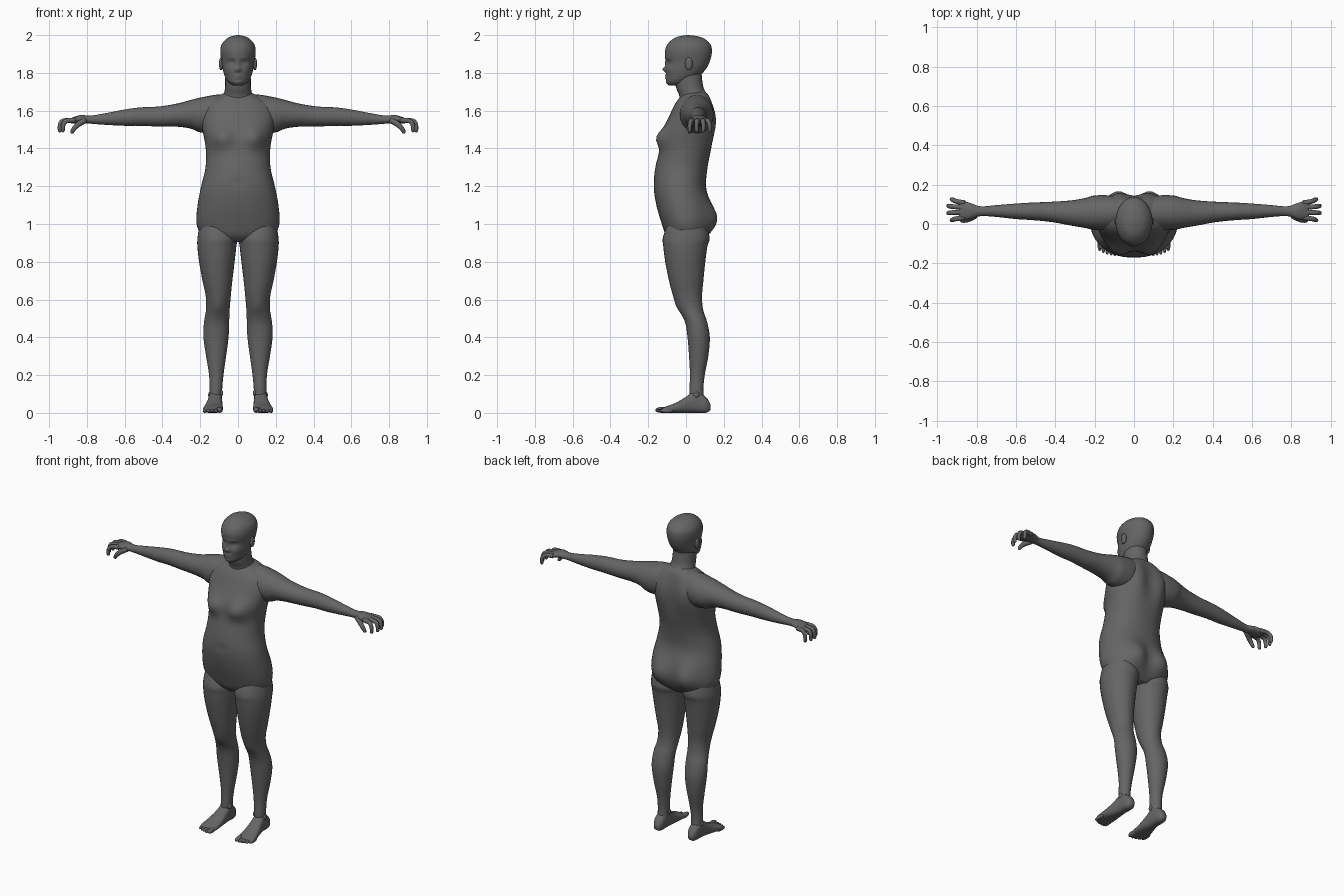
import bpy, bmesh, math
from mathutils import Vector

grey = bpy.data.materials.new("dark_grey")
grey.diffuse_color = (0.13, 0.13, 0.13, 1)


def make(name, shells, mirror=False):
    """Turn lists of point rings into one smooth object."""
    bm = bmesh.new()
    for rings in shells:
        rows = [[bm.verts.new(p) for p in r] for r in rings]
        n = len(rows[0])
        for a, b in zip(rows, rows[1:]):
            for i in range(n):
                bm.faces.new((a[i], a[(i + 1) % n], b[(i + 1) % n], b[i]))
        bm.faces.new(rows[0])
        bm.faces.new(rows[-1])
    bmesh.ops.recalc_face_normals(bm, faces=bm.faces[:])
    mesh = bpy.data.meshes.new(name)
    bm.to_mesh(mesh)
    bm.free()
    mesh.materials.append(grey)
    mesh.shade_smooth()
    obj = bpy.data.objects.new(name, mesh)
    bpy.context.collection.objects.link(obj)
    if mirror:
        mod = obj.modifiers.new("mirror", 'MIRROR')
        mod.use_mirror_merge = False
    return obj


def smooth_rows(rows, steps):
    """Catmull-Rom interpolation of section rows."""
    out = []
    pts = [rows[0]] + list(rows) + [rows[-1]]
    for k in range(1, len(pts) - 2):
        for s in range(steps):
            t = s / steps
            out.append([0.5 * (2 * b + (c - a) * t + (2 * a - 5 * b + 4 * c - d) * t * t
                               + (3 * b - a - 3 * c + d) * t ** 3)
                        for a, b, c, d in zip(*pts[k - 1:k + 3])])
    return out + [list(rows[-1])]


def loft(rows, axis, power=2.0, seg=24, steps=4):
    """Rows are (position on axis, min/max of first and second cross axis)."""
    rings = []
    for t, a0, a1, b0, b1 in smooth_rows(rows, steps):
        ring = []
        for i in range(seg):
            w = 2 * math.pi * i / seg
            c, s = math.cos(w), math.sin(w)
            a = (a0 + a1) / 2 + (a1 - a0) / 2 * math.copysign(abs(c) ** (2 / power), c)
            b = (b0 + b1) / 2 + (b1 - b0) / 2 * math.copysign(abs(s) ** (2 / power), s)
            ring.append({'x': (t, a, b), 'y': (a, t, b), 'z': (a, b, t)}[axis])
        rings.append(ring)
    return rings


def bump(rings, bumps):
    """Push the front (-1) or back (1) outward around symmetric points."""
    out = []
    for ring in rings:
        row = []
        for x, y, z in ring:
            dy = 0
            for side, bx, bz, rx, rz, amount in bumps:
                face = min(1, max(0, (y * side) / 0.06))
                dy += side * face * amount * math.exp(-((abs(x) - bx) / rx) ** 2 - ((z - bz) / rz) ** 2)
            row.append((x, y + dy, z))
        out.append(row)
    return out


def centred(rows):
    return [(z, -w, w, f, b) for z, w, f, b in rows]


def tube(points, r0, r1):
    """Tapered round digit with a domed tip."""
    pts = [Vector(p[:3]) for p in smooth_rows(points, 3)]
    n = len(pts) - 1
    sizes = [r0 + (r1 - r0) * i / n for i in range(n + 1)]
    end = (pts[-1] - pts[-2]).normalized()
    tip = pts[-1].copy()
    for k in (0.5, 0.85, 0.98):
        pts.append(tip + end * r1 * k)
        sizes.append(r1 * math.sqrt(1 - k * k))
    rings = []
    for i, p in enumerate(pts):
        d = pts[min(i + 1, len(pts) - 1)] - pts[max(i - 1, 0)]
        side = d.cross(Vector((0, 1, 0))).normalized()
        up = d.cross(side).normalized()
        rings.append([p + sizes[i] * (side * math.cos(k * math.pi / 5) + up * math.sin(k * math.pi / 5))
                      for k in range(10)])
    return rings


def ball(c, r):
    return [[(c[0] + r[0] * math.sin(v) * math.cos(u), c[1] + r[1] * math.sin(v) * math.sin(u),
              c[2] + r[2] * math.cos(v)) for u in (k * math.pi / 8 for k in range(16))]
            for v in (0.08 + j * (math.pi - 0.16) / 9 for j in range(10))]


# torso with chest, shoulder blades, buttocks and navel
torso = loft(centred([(0.905, 0.09, -0.07, 0.08), (0.94, 0.185, -0.105, 0.11), (1.0, 0.219, -0.128, 0.128),
                      (1.1, 0.214, -0.157, 0.125), (1.2, 0.195, -0.171, 0.106), (1.3, 0.172, -0.162, 0.114),
                      (1.4, 0.171, -0.137, 0.132), (1.5, 0.188, -0.118, 0.14), (1.58, 0.195, -0.085, 0.14),
                      (1.64, 0.165, -0.055, 0.132), (1.68, 0.10, -0.025, 0.12), (1.70, 0.06, -0.01, 0.1)]),
             'z', 2.2, 48, 5)
make("torso", [bump(torso, [(-1, 0.088, 1.455, 0.062, 0.055, 0.042), (1, 0.085, 1.54, 0.055, 0.12, 0.026),
                            (1, 0.092, 1.03, 0.07, 0.085, 0.046), (-1, 0, 1.215, 0.016, 0.014, -0.012)])])

# neck
make("neck", [loft(centred([(1.62, 0.095, -0.03, 0.13), (1.68, 0.077, -0.036, 0.115), (1.72, 0.069, -0.052, 0.093),
                            (1.78, 0.067, -0.062, 0.084), (1.84, 0.06, -0.05, 0.08)]), 'z')])

# head with nose, eye sockets, brows, cheeks, lips and chin
head = loft(centred([(1.733, 0.02, -0.09, -0.04), (1.75, 0.05, -0.102, 0.02), (1.78, 0.069, -0.105, 0.068),
                     (1.82, 0.081, -0.105, 0.105), (1.86, 0.087, -0.104, 0.126), (1.91, 0.094, -0.112, 0.137),
                     (1.95, 0.087, -0.099, 0.130), (1.98, 0.062, -0.068, 0.098), (1.994, 0.034, -0.035, 0.06),
                     (2.0, 0.006, 0.004, 0.018)]), 'z', 2.0, 64, 6)
make("head", [bump(head, [(-1, 0, 1.85, 0.009, 0.022, 0.008), (-1, 0, 1.818, 0.013, 0.012, 0.02),
                          (-1, 0.034, 1.854, 0.017, 0.012, -0.011), (-1, 0.034, 1.853, 0.009, 0.005, 0.006),
                          (-1, 0.03, 1.879, 0.028, 0.008, 0.005), (-1, 0.046, 1.815, 0.022, 0.02, 0.006),
                          (-1, 0, 1.786, 0.02, 0.005, 0.007), (-1, 0, 1.773, 0.017, 0.005, 0.007),
                          (-1, 0, 1.75, 0.02, 0.01, 0.005)])])

# ears
make("ears", [ball((0.09, 0.015, 1.848), (0.011, 0.02, 0.034))], True)

# arms from shoulder to knuckles
arm = [(0.04, 0.0, 0.13, 1.50, 1.688), (0.12, -0.03, 0.145, 1.48, 1.684), (0.20, -0.03, 0.145, 1.485, 1.669),
       (0.25, -0.02, 0.132, 1.505, 1.657), (0.32, -0.008, 0.12, 1.515, 1.638), (0.42, 0.01, 0.113, 1.516, 1.622),
       (0.52, 0.02, 0.109, 1.52, 1.617), (0.60, 0.025, 0.104, 1.52, 1.606), (0.70, 0.036, 0.096, 1.525, 1.587),
       (0.78, 0.04, 0.09, 1.531, 1.574), (0.83, 0.026, 0.106, 1.535, 1.577), (0.87, 0.02, 0.118, 1.532, 1.566),
       (0.89, 0.024, 0.117, 1.535, 1.557)]
make("arms", [loft(arm, 'x')], True)

# fingers and thumb
digits = [tube([(0.86, y0, 1.549), (reach - 0.018, (y0 + y1) / 2, 1.546), (reach, y1, 1.525),
                (reach + 0.002, y1, 1.495)], 0.014, 0.010)
          for y0, y1, reach in ((0.033, 0.02, 0.925), (0.060, 0.056, 0.942),
                                (0.085, 0.092, 0.942), (0.107, 0.125, 0.925))]
digits.append(tube([(0.81, 0.042, 1.55), (0.845, 0.024, 1.528), (0.868, 0.018, 1.505),
                    (0.878, 0.02, 1.488)], 0.017, 0.010))
make("fingers", digits, True)

# legs with knee and ankle bones
leg = [(1.02, 0.04, 0.20, -0.09, 0.10), (0.93, 0.006, 0.214, -0.122, 0.125), (0.88, 0.009, 0.215, -0.12, 0.113),
       (0.8, 0.018, 0.206, -0.11, 0.102), (0.7, 0.03, 0.188, -0.09, 0.092), (0.62, 0.038, 0.171, -0.068, 0.085),
       (0.55, 0.044, 0.169, -0.038, 0.09), (0.48, 0.047, 0.18, -0.005, 0.112), (0.4, 0.05, 0.183, 0.008, 0.126),
       (0.3, 0.063, 0.169, 0.016, 0.118), (0.2, 0.077, 0.153, 0.021, 0.099), (0.12, 0.084, 0.151, 0.018, 0.092),
       (0.05, 0.086, 0.15, 0.02, 0.1)]
make("legs", [bump(loft(leg, 'z', 2.0, 32), [(-1, 0.105, 0.56, 0.03, 0.035, 0.01)])], True)
make("ankles", [ball((x, y, z), (0.012, 0.016, 0.018)) for x, y, z in ((0.146, 0.055, 0.095), (0.09, 0.045, 0.105))],
     True)

# feet
foot = [(0.13, 0.105, 0.135, 0.015, 0.045), (0.105, 0.089, 0.15, 0.0, 0.085), (0.05, 0.085, 0.156, 0.0, 0.115),
        (0.0, 0.082, 0.165, 0.0, 0.085), (-0.05, 0.08, 0.178, 0.0, 0.055), (-0.10, 0.08, 0.186, 0.0, 0.036),
        (-0.125, 0.086, 0.18, 0.002, 0.026)]
make("feet", [loft(foot, 'y', 2.5)], True)

# toes, the inner one largest
toes = []
for i in range(5):
    r = 0.016 if i == 0 else 0.0112
    x = 0.097 + 0.0195 * i
    toes.append(ball((x, -0.125 + 0.0015 * i * i, r), (r, 0.038, r)))
make("toes", toes, True)
